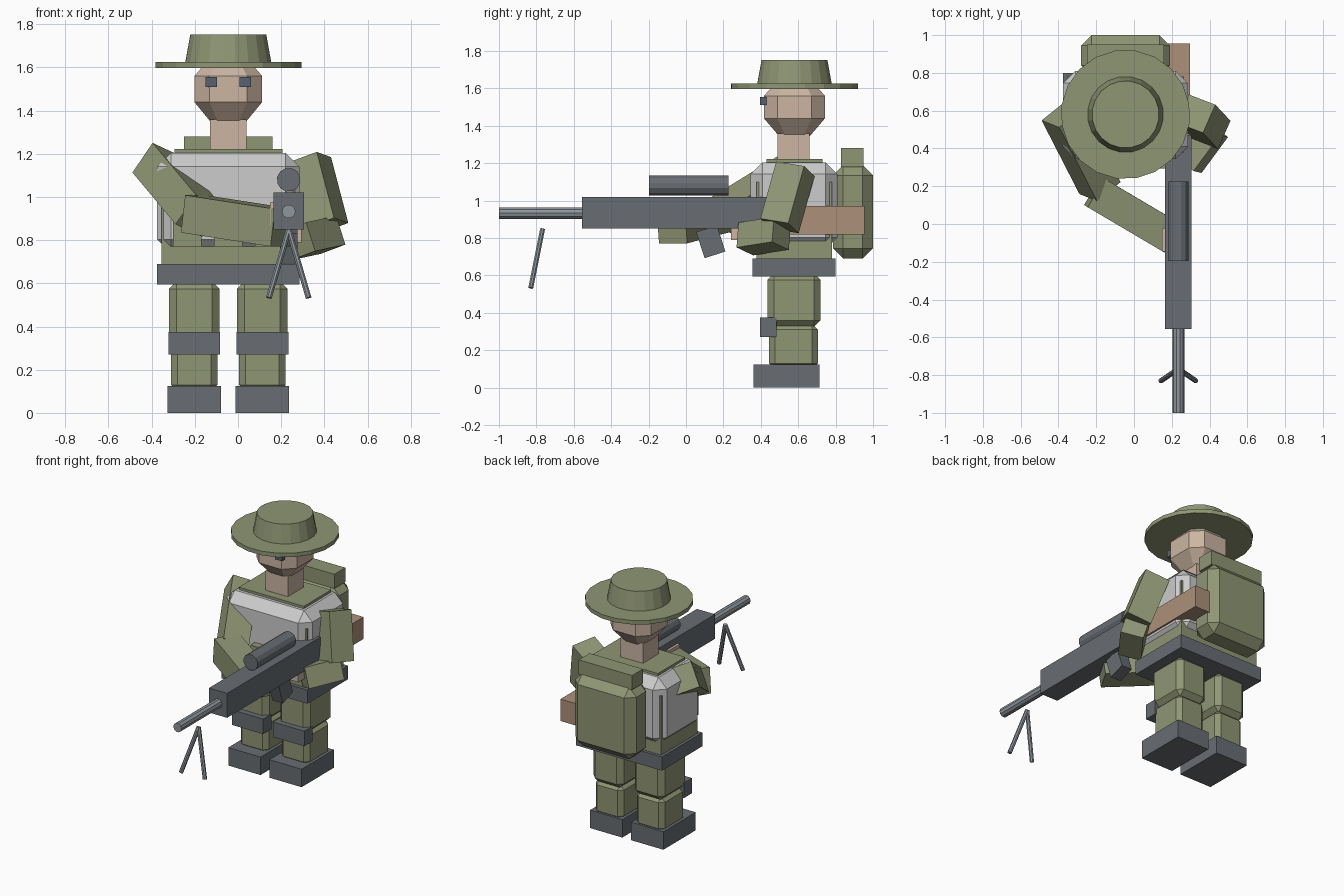
import bpy, bmesh, math
from mathutils import Matrix, Vector

if "Cube" in bpy.data.objects:
    bpy.data.objects.remove(bpy.data.objects["Cube"])


def material(name, r, g, b):
    m = bpy.data.materials.new(name)
    lin = [((c / 255 + 0.055) / 1.055) ** 2.4 for c in (r, g, b)]
    m.diffuse_color = (*lin, 1)
    m.use_nodes = True
    m.node_tree.nodes["Principled BSDF"].inputs["Base Color"].default_value = m.diffuse_color
    return m


OLIVE = material("olive cloth", 143, 150, 116)
DARK = material("gunmetal grey", 104, 109, 114)
VEST = material("light grey vest", 204, 204, 204)
SKIN = material("skin", 204, 181, 162)
WOOD = material("brown wood", 173, 144, 122)
STEEL = material("pale steel", 143, 150, 156)
EYE = material("slate eye", 86, 98, 110)


def finish(name, bm, mat, bevel=0):
    if bevel:
        bmesh.ops.bevel(bm, geom=bm.edges[:], offset=bevel, segments=1,
                        affect='EDGES', clamp_overlap=True)
    bmesh.ops.recalc_face_normals(bm, faces=bm.faces[:])
    me = bpy.data.meshes.new(name)
    bm.to_mesh(me)
    bm.free()
    me.materials.append(mat)
    ob = bpy.data.objects.new(name, me)
    bpy.context.collection.objects.link(ob)
    return ob


def box(name, mat, x, y, z, bevel=0):
    """Box from (min, max) ranges."""
    bm = bmesh.new()
    bmesh.ops.create_cube(bm, size=1)
    for v in bm.verts:
        v.co = [(a + b) / 2 + c * (b - a) for (a, b), c in zip((x, y, z), v.co)]
    return finish(name, bm, mat, bevel)


def frame(a, b, side):
    """Matrix at the middle of a-b, z along a-b, x close to side."""
    a, b = Vector(a), Vector(b)
    d = (b - a).normalized()
    s = Vector(side)
    s = (s - d * s.dot(d)).normalized()
    m = Matrix((s, d.cross(s), d)).transposed().to_4x4()
    m.translation = (a + b) / 2
    return m, (b - a).length


def beam(name, mat, a, b, w, h, side):
    m, length = frame(a, b, side)
    bm = bmesh.new()
    bmesh.ops.create_cube(bm, size=1, matrix=m @ Matrix.Diagonal((w, h, length, 1)))
    return finish(name, bm, mat)


def rod(name, mat, a, b, r1, r2, sides):
    m, length = frame(a, b, (1, 0.01, 0.02))
    m = m @ Matrix.Rotation(math.pi / sides, 4, 'Z')
    bm = bmesh.new()
    bmesh.ops.create_cone(bm, cap_ends=True, segments=sides, radius1=r1,
                          radius2=r2, depth=length, matrix=m)
    return finish(name, bm, mat)


CX, CY = -0.045, 0.58   # body axis

# Legs, knee pads and boots, mirrored about the body axis
for s, label in ((-1, "right"), (1, "left")):
    c = CX + s * 0.158
    box(label + "_thigh", OLIVE, (c - 0.117, c + 0.117), (0.435, 0.72), (0.325, 0.61), 0.035)
    box(label + "_shin", OLIVE, (c - 0.108, c + 0.108), (0.445, 0.705), (0.1, 0.34), 0.03)
    box(label + "_knee_pad", DARK, (c - 0.12, c + 0.12), (0.395, 0.485), (0.27, 0.375))
    box(label + "_boot", DARK, (c - 0.124, c + 0.124), (0.36, 0.715), (0, 0.125))
    # Eyes
    e = CX + s * 0.079
    box(label + "_eye", EYE, (e - 0.026, e + 0.026), (0.395, 0.43), (1.51, 1.555))

# Torso
box("belt", DARK, (-0.375, 0.285), (0.355, 0.8), (0.595, 0.69))
box("shirt", OLIVE, (-0.355, 0.265), (0.378, 0.78), (0.68, 1.1))
box("vest", VEST, (-0.375, 0.285), (0.345, 0.81), (0.74, 1.205), 0.064)
box("collar", OLIVE, (-0.295, 0.205), (0.43, 0.73), (1.18, 1.222))
for i in range(3):
    px = -0.235 + i * 0.19
    box("vest_pouch", OLIVE, (px - 0.066, px + 0.066), (0.295, 0.36), (0.77, 0.92))

# Backpack with a roll on top
box("backpack", OLIVE, (-0.28, 0.19), (0.785, 1.0), (0.69, 1.19), 0.055)
box("pack_roll", OLIVE, (-0.25, 0.16), (0.83, 0.95), (1.18, 1.28))

# Neck and faceted head
box("neck", SKIN, (CX - 0.085, CX + 0.085), (0.49, 0.66), (1.2, 1.36))
bm = bmesh.new()
rings = []
for z, r, cut in ((1.34, 0.075, 0.03), (1.44, 0.157, 0.07),
                  (1.56, 0.157, 0.07), (1.615, 0.11, 0.05)):
    k = r - cut
    pts = [(r, -k), (r, k), (k, r), (-k, r), (-r, k), (-r, -k), (-k, -r), (k, -r)]
    rings.append([bm.verts.new((CX + px, CY + py * 1.04, z)) for px, py in pts])
for lo, hi in zip(rings, rings[1:]):
    for i in range(8):
        j = (i + 1) % 8
        bm.faces.new((lo[i], lo[j], hi[j], hi[i]))
bm.faces.new(rings[0])
bm.faces.new(rings[-1])
finish("head", bm, SKIN)

# Hat
rod("hat_brim", OLIVE, (CX, CY, 1.597), (CX, CY, 1.625), 0.342, 0.342, 20)
rod("hat_crown", OLIVE, (CX, CY, 1.615), (CX, CY, 1.752), 0.203, 0.178, 20)

# Arms
beam("right_upper_arm", OLIVE, (-0.38, 0.58, 1.153), (-0.18, 0.19, 0.913),
     0.17, 0.17, (0.125, 0.1, -0.058))
beam("right_forearm", OLIVE, (-0.21, 0.17, 0.922), (0.205, -0.075, 0.858),
     0.175, 0.175, (0.53, 0.85, 0))
beam("left_upper_arm", OLIVE, (0.325, 0.585, 1.17), (0.405, 0.5, 0.865),
     0.165, 0.165, (0.9, -0.4, 0))
beam("left_forearm", OLIVE, (0.42, 0.51, 0.825), (0.28, 0.32, 0.795),
     0.15, 0.14, (0.8, -0.6, 0.3))
box("right_hand", SKIN, (0.148, 0.26), (-0.145, -0.02), (0.87, 0.975))
box("left_hand", SKIN, (0.19, 0.295), (0.24, 0.36), (0.79, 0.88))

# Rifle
GX = 0.235
box("receiver", DARK, (GX - 0.07, GX + 0.07), (-0.555, 0.47), (0.85, 1.02))
box("stock", WOOD, (GX - 0.055, GX + 0.062), (0.45, 0.955), (0.82, 0.972))
rod("barrel", STEEL, (GX, -1.0, 0.933), (GX, -0.5, 0.933), 0.032, 0.032, 10)
rod("scope", DARK, (GX, -0.197, 1.08), (GX, 0.226, 1.08), 0.055, 0.055, 12)
beam("grip", DARK, (GX, 0.11, 0.85), (GX, 0.155, 0.71), 0.08, 0.117, (1, 0, 0))
for s in (-1, 1):
    rod("bipod_leg", STEEL, (GX, -0.767, 0.848), (GX + s * 0.092, -0.83, 0.533),
        0.014, 0.014, 8)
